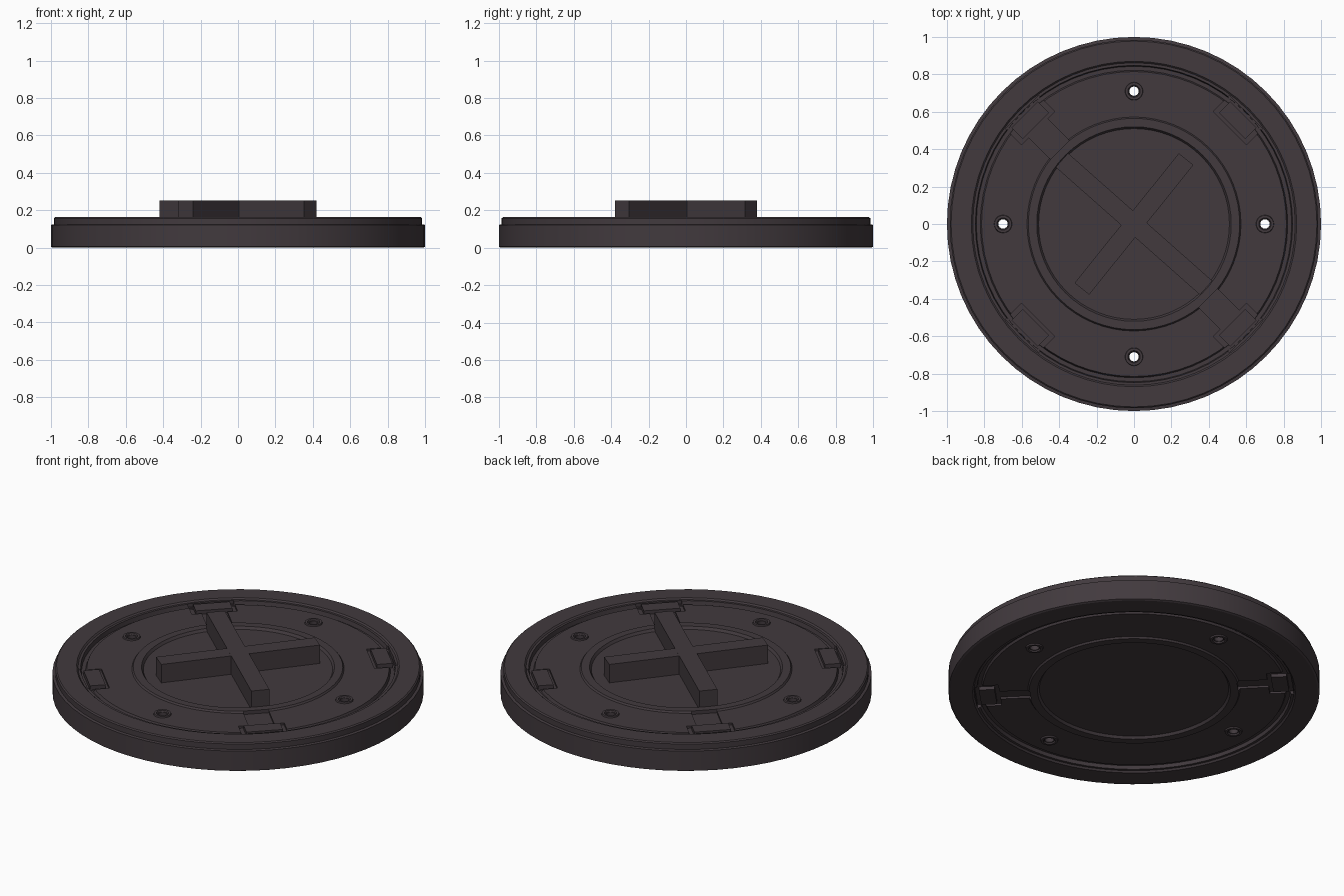
import bpy, bmesh, math
from mathutils import Matrix

if "Cube" in bpy.data.objects:
    bpy.data.objects.remove(bpy.data.objects["Cube"])

iron = bpy.data.materials.new("dark iron")
iron.diffuse_color = (0.054, 0.042, 0.048, 1)
iron.use_nodes = True
iron.node_tree.nodes["Principled BSDF"].inputs["Base Color"].default_value = iron.diffuse_color


def finish(name, bm):
    bmesh.ops.recalc_face_normals(bm, faces=bm.faces)
    me = bpy.data.meshes.new(name)
    bm.to_mesh(me)
    bm.free()
    me.materials.append(iron)
    ob = bpy.data.objects.new(name, me)
    bpy.context.collection.objects.link(ob)
    return ob


def lathe(name, profile, n, closed=False, loc=(0, 0)):
    """Spin (radius, z) points; radius 0 makes a pole, closed joins last to first."""
    bm = bmesh.new()
    rings = []
    for r, z in profile:
        if r == 0:
            rings.append([bm.verts.new((loc[0], loc[1], z))] * n)
        else:
            rings.append([bm.verts.new((loc[0] + r * math.cos(2 * math.pi * i / n),
                                        loc[1] + r * math.sin(2 * math.pi * i / n), z))
                          for i in range(n)])
    pairs = list(zip(rings, rings[1:]))
    if closed:
        pairs.append((rings[-1], rings[0]))
    for a, b in pairs:
        for i in range(n):
            j = (i + 1) % n
            vs = list(dict.fromkeys((a[i], a[j], b[j], b[i])))
            bm.faces.new(vs)
    return finish(name, bm)


def box(name, r, angle, size, z0, z1, twist=0):
    """Box at polar position; size = (radial, tangential)."""
    a = math.radians(angle)
    bm = bmesh.new()
    bmesh.ops.create_cube(bm, size=1, matrix=(
        Matrix.Translation((r * math.cos(a), r * math.sin(a), (z0 + z1) / 2))
        @ Matrix.Rotation(a, 4, 'Z') @ Matrix.Diagonal((size[0], size[1], z1 - z0, 1))))
    return finish(name, bm)


def cut(target, cutter):
    m = target.modifiers.new("cut", 'BOOLEAN')
    m.operation, m.solver, m.object = 'DIFFERENCE', 'EXACT', cutter
    bpy.context.view_layer.objects.active = target
    bpy.ops.object.modifier_apply(modifier=m.name)
    bpy.data.objects.remove(cutter, do_unlink=True)


# Cover disc: stepped rim, groove, recessed plate, raised ring, same below
top = [(0, .142), (.51, .142), (.52, .157), (.565, .157), (.572, .147), (.815, .147),
       (.822, .13), (.843, .13), (.848, .155), (.862, .155), (.87, .163),
       (.978, .163), (.985, .157), (.985, .125), (1, .122)]
bottom = [(1, .005), (.99, 0), (.87, 0), (.862, .01), (.848, .01), (.843, .03),
          (.822, .03), (.815, .018), (.572, .018), (.565, .008), (.52, .008),
          (.51, .022), (0, .022)]
disc = lathe("cover_disc", top + bottom, 64)

# Latch pockets and radial channels
for ang in (45, 135, 225, 315):
    cut(disc, box("pocket_cutter", .785, ang, (.12, .25), .134, .3))
for ang in (135, 315):
    cut(disc, box("channel_cutter", .66, ang, (.2, .14), .136, .3))
    cut(disc, box("lower_channel_cutter", .66, ang, (.2, .08), -.1, .03))
    cut(disc, box("lower_pocket_cutter", .79, ang, (.13, .22), -.1, .03))

# Bolt holes
spots = [(.7, 0), (0, .71), (-.7, 0), (0, -.71)]
for p in spots:
    cut(disc, lathe("hole_cutter", [(0, -.1), (.025, -.1), (.025, .3), (0, .3)], 16, loc=p))

# Washers around the holes, both sides
for k, p in enumerate(spots):
    for side, (za, zb) in {"upper": (.14, .155), "lower": (.026, .01)}.items():
        lathe(f"{side}_washer_{k}", [(.027, za), (.033, zb), (.046, zb), (.05, za)],
              20, closed=True, loc=p)

# Latch blocks in the pockets
for ang in (45, 135, 225, 315):
    box(f"latch_{ang}", .785, ang, (.085, .2), .12, .157)
for ang in (135, 315):
    box(f"lower_latch_{ang}", .79, ang, (.085, .16), .01, .05)

# Raised cross handle
box("long_handle_bar", 0, -41.5, (1.03, .1), .13, .252)
box("short_handle_bar", 0, 51.2, (.89, .1), .13, .2515)

# Smooth round surfaces, keep edges sharp
for ob in list(bpy.context.scene.objects):
    ob.select_set(True)
    bpy.context.view_layer.objects.active = ob
bpy.ops.object.shade_smooth_by_angle(angle=math.radians(25))
